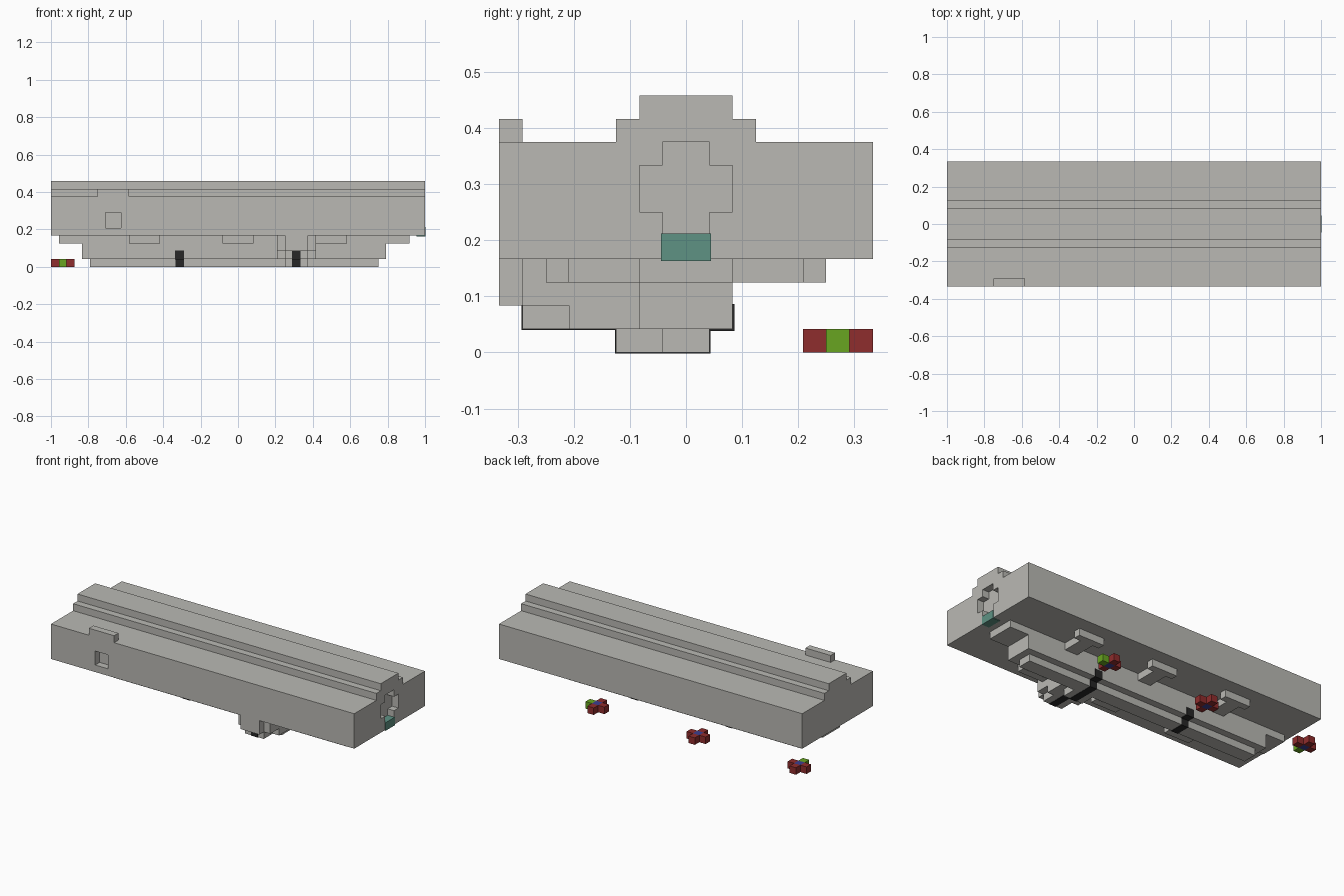
import bpy
import bmesh

U = 1 / 24      # one grid cell of the blocky style
PROUD = 0.08    # how far flush painted plates stand out, in cells

cube = bpy.data.objects.get("Cube")
if cube:
    bpy.data.objects.remove(cube, do_unlink=True)


def material(name, rgb):
    mat = bpy.data.materials.new(name)
    mat.use_nodes = True
    color = (*rgb, 1)
    mat.diffuse_color = color
    mat.node_tree.nodes["Principled BSDF"].inputs["Base Color"].default_value = color
    return mat


GREY = material("warm_grey", (0.49, 0.485, 0.455))
BLACK = material("black", (0.02, 0.02, 0.02))
TEAL = material("teal_glass", (0.112, 0.287, 0.231))
RED = material("dark_red", (0.275, 0.026, 0.026))
GREEN = material("leaf_green", (0.138, 0.376, 0.015))
BLUE = material("deep_blue", (0.045, 0.05, 0.28))


def prism(name, profile, x0, x1, mat):
    """Extrude a (y, z) outline along x."""
    bm = bmesh.new()
    face = bm.faces.new([bm.verts.new((x0 * U, y * U, z * U)) for y, z in profile])
    result = bmesh.ops.extrude_face_region(bm, geom=[face])
    moved = [v for v in result["geom"] if isinstance(v, bmesh.types.BMVert)]
    bmesh.ops.translate(bm, verts=moved, vec=((x1 - x0) * U, 0, 0))
    bmesh.ops.recalc_face_normals(bm, faces=bm.faces)
    mesh = bpy.data.meshes.new(name)
    bm.to_mesh(mesh)
    bm.free()
    mesh.materials.append(mat)
    obj = bpy.data.objects.new(name, mesh)
    bpy.context.scene.collection.objects.link(obj)
    return obj


def box(name, x, y, z, mat=GREY, grow=0):
    (y0, y1), (z0, z1) = y, z
    y0, y1, z0, z1 = y0 - grow, y1 + grow, z0 - grow, z1 + grow
    outline = [(y0, z0), (y1, z0), (y1, z1), (y0, z1)]
    return prism(name, outline, x[0] - grow, x[1] + grow, mat)


def cut(target, cutter):
    cutter.hide_render = True
    mod = target.modifiers.new("cut", "BOOLEAN")
    mod.operation = "DIFFERENCE"
    mod.solver = "EXACT"
    mod.object = cutter
    bpy.context.view_layer.objects.active = target
    bpy.ops.object.modifier_apply(modifier=mod.name)
    bpy.data.objects.remove(cutter, do_unlink=True)


def mirrored(half):
    return half + [(-y, z) for y, z in reversed(half)]


# Long body with a stepped ridge on top
body = prism("body", mirrored([(8, 4), (8, 9), (3, 9), (3, 10), (2, 10), (2, 11)]),
             -24, 24, GREY)

# Cross-shaped socket in one end, square window in the front
socket = mirrored([(1, 5), (1, 6), (2, 6), (2, 8), (1, 8), (1, 9)])
cut(body, prism("socket_cutter", socket, 23, 25, GREY))
cut(body, box("window_cutter", (-17, -15), (-9, -7), (5, 7)))
box("socket_lamp", (23, 24), (-1, 1), (4, 5), TEAL, PROUD)
box("sight_block", (-18, -14), (-8, -7), (9, 10))

# Stepped rail under the body
box("rail_top", (-23, 22), (-2, 2), (3, 4))
box("rail_middle", (-20, 19), (-2, 2), (1, 3))
box("rail_bottom", (-19, 18), (-1, 1), (0, 1))

# T-shaped brackets on both sides of the rail
for i, x in enumerate((-12, 0, 12)):
    for label, side in (("back", 1), ("front", -1)):
        stem = sorted((2 * side, 5 * side))
        head = sorted((5 * side, 6 * side))
        box(f"{label}_bracket_stem_{i}", (x - 1, x + 1), stem, (3, 4))
        box(f"{label}_bracket_head_{i}", (x - 2, x + 2), head, (3, 4))

# Connector on the front of the rail
box("connector_block", (5, 10), (-7, -2), (2, 4))
box("connector_plate", (6, 9), (-8, -7), (2, 4))
box("connector_step", (5, 10), (-5, -2), (1, 2))
box("connector_nose", (6, 9), (-7, -5), (1, 2))
box("connector_foot", (6, 9), (-3, -1), (0, 1))

# Black bands round the rail, one carried on across the connector
for label, x in (("left", 7), ("right", -8)):
    box(f"{label}_band_upper", (x, x + 1), (-2, 2), (1, 2), BLACK, PROUD)
    box(f"{label}_band_lower", (x, x + 1), (-1, 1), (0, 1), BLACK, PROUD / 2)
box("connector_band_upper", (7, 8), (-7, -2), (1, 2), BLACK, PROUD / 2)
box("connector_band_lower", (7, 8), (-3, -1), (0, 1), BLACK, PROUD / 2)

# Loose flat crosses behind the rail, each with a blue centre
ARMS = {"left": (1, 0), "right": (-1, 0), "back": (0, 1), "front": (0, -1)}
for i, (x, green_arm) in enumerate(((9, "left"), (-7, None), (-23, "front"))):
    box(f"cross_{i}_centre", (x, x + 1), (6, 7), (0, 1), BLUE)
    for arm, (dx, dy) in ARMS.items():
        box(f"cross_{i}_{arm}_arm", (x + dx, x + dx + 1), (6 + dy, 7 + dy), (0, 1),
            GREEN if arm == green_arm else RED)
